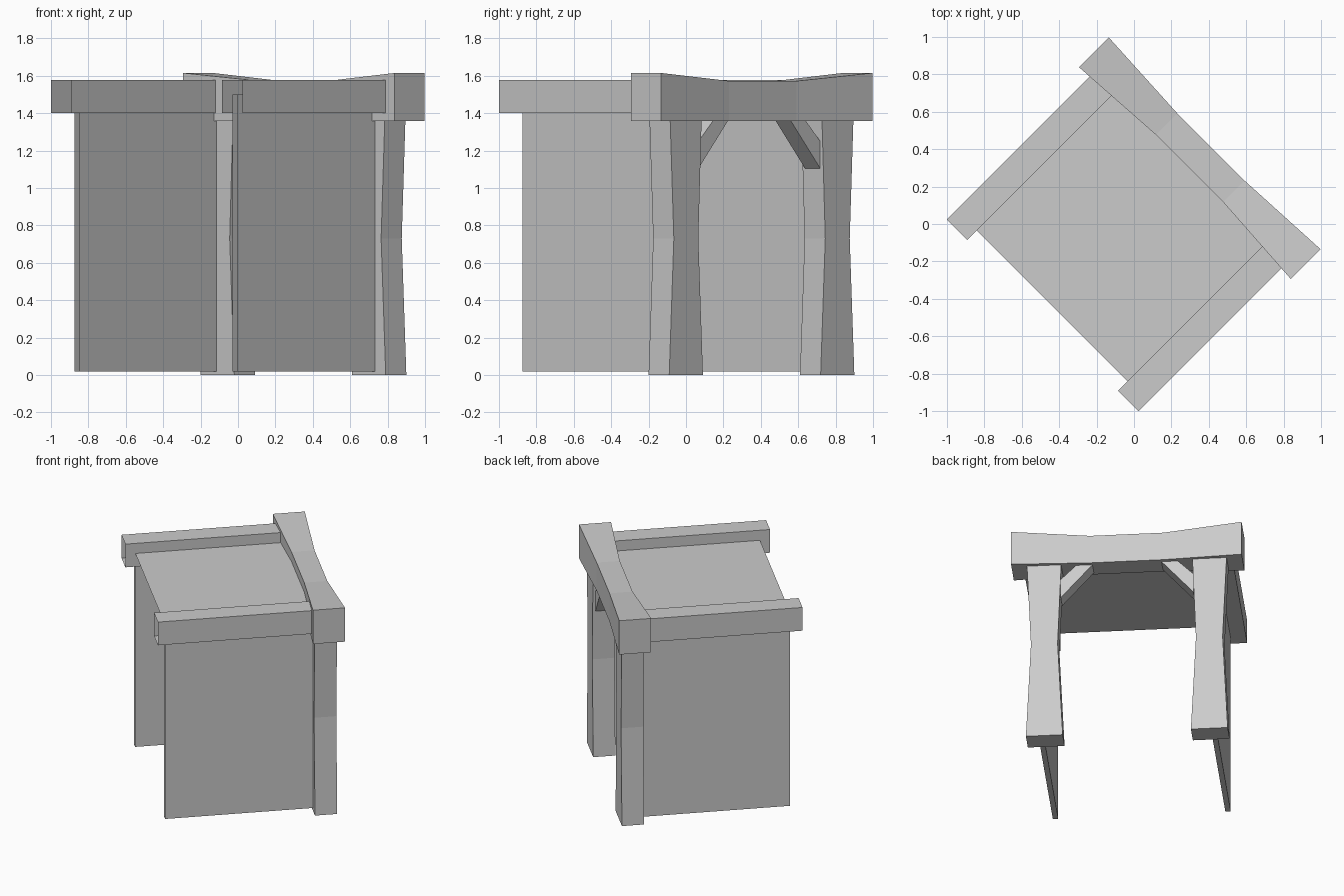
import bpy, bmesh, math
from mathutils import Matrix

cube = bpy.data.objects.get("Cube")
if cube:
    bpy.data.objects.remove(cube, do_unlink=True)

GREY = (0.6, 0.6, 0.6, 1)
mat = bpy.data.materials.new("plain_grey")
mat.use_nodes = True
mat.diffuse_color = GREY
mat.node_tree.nodes["Principled BSDF"].inputs["Base Color"].default_value = GREY

# The whole shelter stands turned an eighth of a circle
TURN = Matrix.Rotation(-math.pi / 4, 4, "Z")


def loft(name, rings, open_start=False, mirror=False):
    """Skin matching rings of points and cap the ends."""
    bm = bmesh.new()
    loops = [[bm.verts.new(p) for p in ring] for ring in rings]
    for a, b in zip(loops, loops[1:]):
        n = len(a)
        for i in range(n):
            j = (i + 1) % n
            bm.faces.new((a[i], a[j], b[j], b[i]))
    if not open_start:
        bm.faces.new(loops[0][::-1])
    bm.faces.new(loops[-1])
    return finish(name, bm, mirror)


def finish(name, bm, mirror=False):
    if mirror:
        bmesh.ops.scale(bm, vec=(-1, 1, 1), verts=bm.verts)
    bmesh.ops.recalc_face_normals(bm, faces=bm.faces)
    bm.transform(TURN)
    mesh = bpy.data.meshes.new(name)
    bm.to_mesh(mesh)
    bm.free()
    mesh.materials.append(mat)
    obj = bpy.data.objects.new(name, mesh)
    bpy.context.scene.collection.objects.link(obj)
    return obj


def rect_x(x, y0, y1, z0, z1):
    return [(x, y0, z0), (x, y1, z0), (x, y1, z1), (x, y0, z1)]


def rect_y(y, x0, x1, z0, z1):
    return [(x0, y, z0), (x1, y, z0), (x1, y, z1), (x0, y, z1)]


def rect_z(z, x0, x1, y0, y1):
    return [(x0, y0, z), (x1, y0, z), (x1, y1, z), (x0, y1, z)]


# Heavy crossbeam, slimmer and dipped in the middle
loft("crossbeam", [
    rect_x(-0.8, 0.385, 0.61, 1.357, 1.615),
    rect_x(-0.255, 0.42, 0.582, 1.357, 1.572),
    rect_x(0.255, 0.42, 0.582, 1.357, 1.572),
    rect_x(0.8, 0.385, 0.61, 1.357, 1.615)])

for side, mirror in (("left", False), ("right", True)):
    # Waisted post
    loft(side + "_post", [
        rect_z(0, 0.445, 0.70, 0.417, 0.573),
        rect_z(0.73, 0.48, 0.665, 0.417, 0.573),
        rect_z(1.37, 0.455, 0.693, 0.417, 0.573)], mirror=mirror)

    # Diagonal brace between post and crossbeam
    profile = [(0.237, 1.36), (0.35, 1.36), (0.46, 1.25), (0.46, 1.105)]
    loft(side + "_brace",
         [[(x, y, z) for x, z in profile] for y in (0.44, 0.555)],
         mirror=mirror)

    # Side rail and wall panel, hollow at the free end
    loft(side + "_rail", [rect_y(-0.69, 0.57, 0.725, 1.4, 1.577),
                          rect_y(0.42, 0.57, 0.725, 1.4, 1.577)],
         open_start=True, mirror=mirror)
    loft(side + "_wall", [rect_y(-0.62, 0.58, 0.617, 0.02, 1.5),
                          rect_y(0.43, 0.58, 0.617, 0.02, 1.5)],
         open_start=True, mirror=mirror)

# Thin roof sheet between the rails
bm = bmesh.new()
bm.faces.new([bm.verts.new(p) for p in rect_z(1.5, -0.6, 0.6, -0.62, 0.43)])
finish("roof_sheet", bm)
